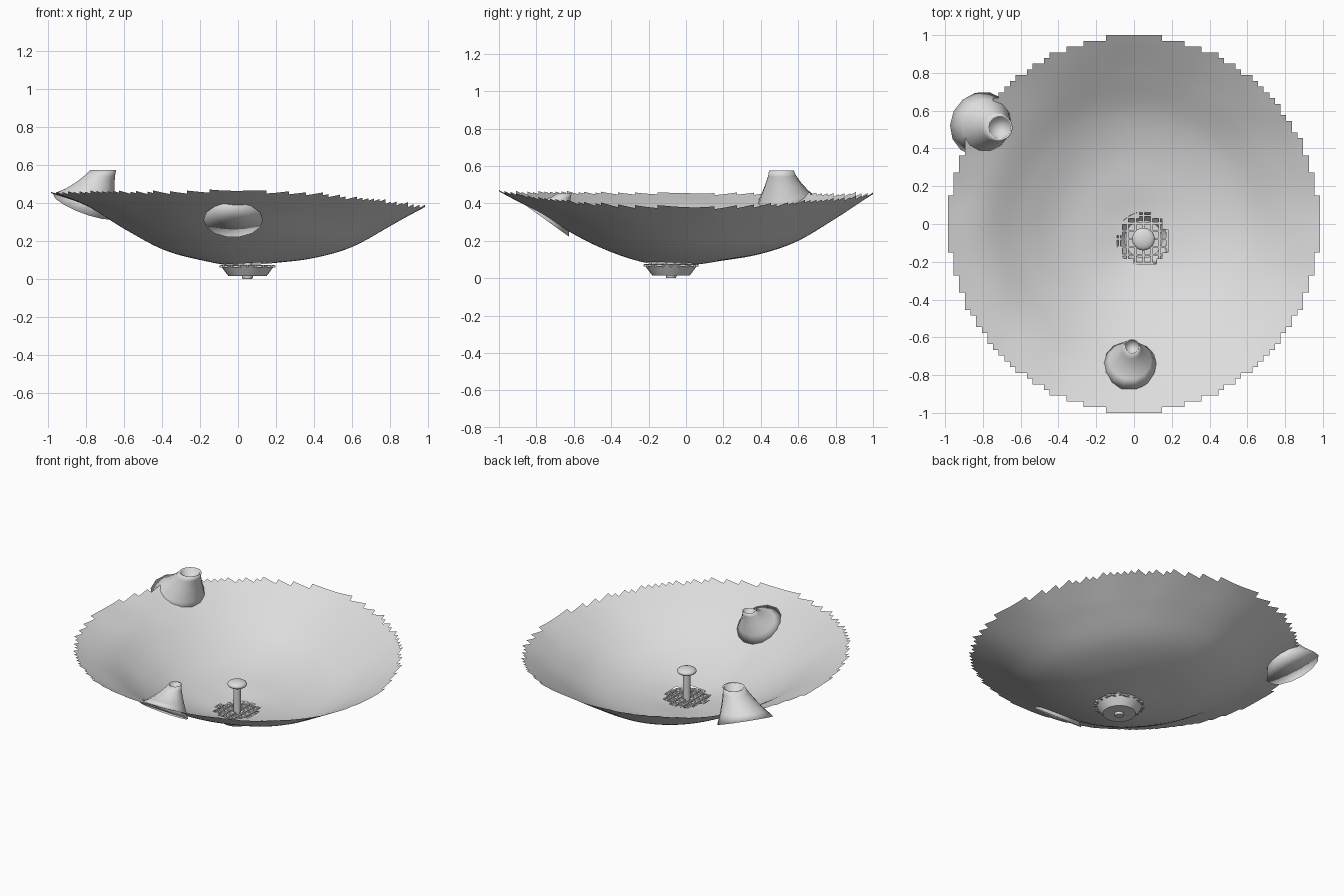
import bpy, bmesh, math
from mathutils import Vector, noise

if "Cube" in bpy.data.objects:
    bpy.data.objects.remove(bpy.data.objects["Cube"])

grey = bpy.data.materials.new("plain grey")
grey.use_nodes = True
GREY = (0.72, 0.72, 0.72, 1)
grey.diffuse_color = GREY
grey.node_tree.nodes["Principled BSDF"].inputs["Base Color"].default_value = GREY

DRAIN = Vector((0.05, -0.08, 0))


def finish(bm, name, smooth=True):
    mesh = bpy.data.meshes.new(name)
    for f in bm.faces:
        f.smooth = smooth
    bm.to_mesh(mesh)
    bm.free()
    mesh.materials.append(grey)
    obj = bpy.data.objects.new(name, mesh)
    bpy.context.collection.objects.link(obj)
    return obj


def loft(bm, rings):
    """Join successive rings of vertices with quads."""
    for a, b in zip(rings, rings[1:]):
        n = len(a)
        for i in range(n):
            j = (i + 1) % n
            bm.faces.new((a[i], a[j], b[j], b[i]))


def fan(bm, ring, point, flip=False):
    tip = bm.verts.new(point)
    for i in range(len(ring)):
        a, b = ring[i], ring[(i + 1) % len(ring)]
        bm.faces.new((b, a, tip) if flip else (a, b, tip))


def lathe(name, profile, centre, sides=24, sharp=40):
    """Revolve (radius, height) points, closed at both ends when radius is 0."""
    bm = bmesh.new()
    rings = []
    for r, z in profile:
        rings.append([bm.verts.new((centre.x + r * math.cos(a), centre.y + r * math.sin(a), z))
                      for a in (2 * math.pi * i / sides for i in range(sides))])
    loft(bm, rings)
    bmesh.ops.remove_doubles(bm, verts=bm.verts, dist=1e-5)
    obj = finish(bm, name)
    obj.data.set_sharp_from_angle(angle=math.radians(sharp))
    return obj


# Dish: height profiles along four directions, blended around the centre
PROFILES = [
    (0.07, 0.085, 0.11, 0.165, 0.27, 0.38),    # +x
    (0.07, 0.095, 0.13, 0.20, 0.32, 0.45),     # +y
    (0.07, 0.10, 0.155, 0.26, 0.38, 0.455),    # -x
    (0.07, 0.08, 0.14, 0.235, 0.36, 0.465),    # -y
]


def spline(p, r):
    t = min(r, 1.05) * 5
    i = min(int(t), 4)
    t -= i
    at = lambda k: p[min(abs(k), 5)]
    slope0 = (at(i + 1) - at(i - 1)) / 2
    slope1 = (at(i + 2) - at(i)) / 2 if i < 4 else p[5] - p[4]
    d = p[i + 1] - p[i]
    return p[i] + slope0 * t + (3 * d - 2 * slope0 - slope1) * t**2 + (slope0 + slope1 - 2 * d) * t**3


def dish_height(x, y):
    r = math.hypot(x, y)
    if r < 1e-6:
        return PROFILES[0][0]
    h = (x / r)**2 * spline(PROFILES[0 if x > 0 else 2], r)
    h += (y / r)**2 * spline(PROFILES[1 if y > 0 else 3], r)
    return h + 0.008 * r**3 * noise.noise(Vector((x * 4, y * 4, 0)))


bm = bmesh.new()
N = 66
step = 2 / N
grid = {}


def corner(i, j):
    if (i, j) not in grid:
        x, y = i * step - 1, j * step - 1
        grid[i, j] = bm.verts.new((x * 0.985, y, dish_height(x, y)))
    return grid[i, j]


for i in range(N):
    for j in range(N):
        c = Vector(((i + 0.5) * step - 1, (j + 0.5) * step - 1, 0))
        if c.length < 0.997 and (c - DRAIN).length > 0.13:
            bm.faces.new([corner(*k) for k in ((i, j), (i + 1, j), (i + 1, j + 1), (i, j + 1))])
finish(bm, "dish")


# Leaning vents with an open mouth and a tilted base
def vent(name, base, normal, radius, mouth, mouth_radius, depth, sides=14):
    base, mouth, normal = Vector(base), Vector(mouth), Vector(normal).normalized()
    up = Vector((0, 0, 1))
    bm = bmesh.new()

    def ring(t, r, drop=0):
        turn = up.rotation_difference(normal.lerp(up, t).normalized())
        centre = base.lerp(mouth, t) - up * drop
        return [bm.verts.new(centre + turn @ Vector((r * math.cos(a), r * math.sin(a), 0)))
                for a in (2 * math.pi * k / sides for k in range(sides))]

    rings = []
    for t, flare in ((0, 1), (0.3, 0.62), (0.6, 0.3), (0.85, 0.08), (1, 0)):
        rings.append(ring(t, mouth_radius + (radius - mouth_radius) * flare))
    rings.append(ring(1, mouth_radius * 0.85, 0.004))
    rings.append(ring(1, mouth_radius * 0.7, depth))
    loft(bm, rings)
    fan(bm, rings[-1], mouth - up * depth)
    fan(bm, rings[0], base, flip=True)
    return finish(bm, name)


vent("rim_vent", (-0.81, 0.53, 0.385), (0.38, -0.25, 1), 0.175, (-0.71, 0.51, 0.575), 0.068, 0.09)
vent("front_vent", (-0.025, -0.75, 0.312), (0, 0.72, 1), 0.157, (-0.01, -0.65, 0.455), 0.04, 0.06)

# Drain cup under the dish, with its plug
lathe("drain_cup", [(0, 0.015), (0.10, 0.015), (0.112, 0.03), (0.145, 0.075)], DRAIN)
lathe("drain_plug", [(0, 0), (0.024, 0), (0.028, 0.006), (0.028, 0.02), (0, 0.02)], DRAIN, 16)

# Grate of crossed bars, each cut to the circle
bm = bmesh.new()
GRATE_R, BAR = 0.148, 0.011
for k in range(-3, 4):
    offset = k * 0.042
    length = 2 * math.sqrt(GRATE_R**2 - offset**2)
    for along_x in (True, False):
        size = Vector((length, BAR, BAR) if along_x else (BAR, length, BAR))
        place = Vector((0, offset, 0.066) if along_x else (offset, 0, 0.069)) + DRAIN
        for v in bmesh.ops.create_cube(bm, size=1)["verts"]:
            v.co = v.co * size + place
finish(bm, "grate", smooth=False)

# Centre post with a flattened round knob
lathe("post", [(0, 0.015), (0.023, 0.015), (0.023, 0.25), (0, 0.25)], DRAIN, 16)
knob = [(0.06 * math.sin(math.pi * k / 10), 0.255 - 0.024 * math.cos(math.pi * k / 10)) for k in range(11)]
lathe("post_knob", knob, DRAIN, 20, 80)
